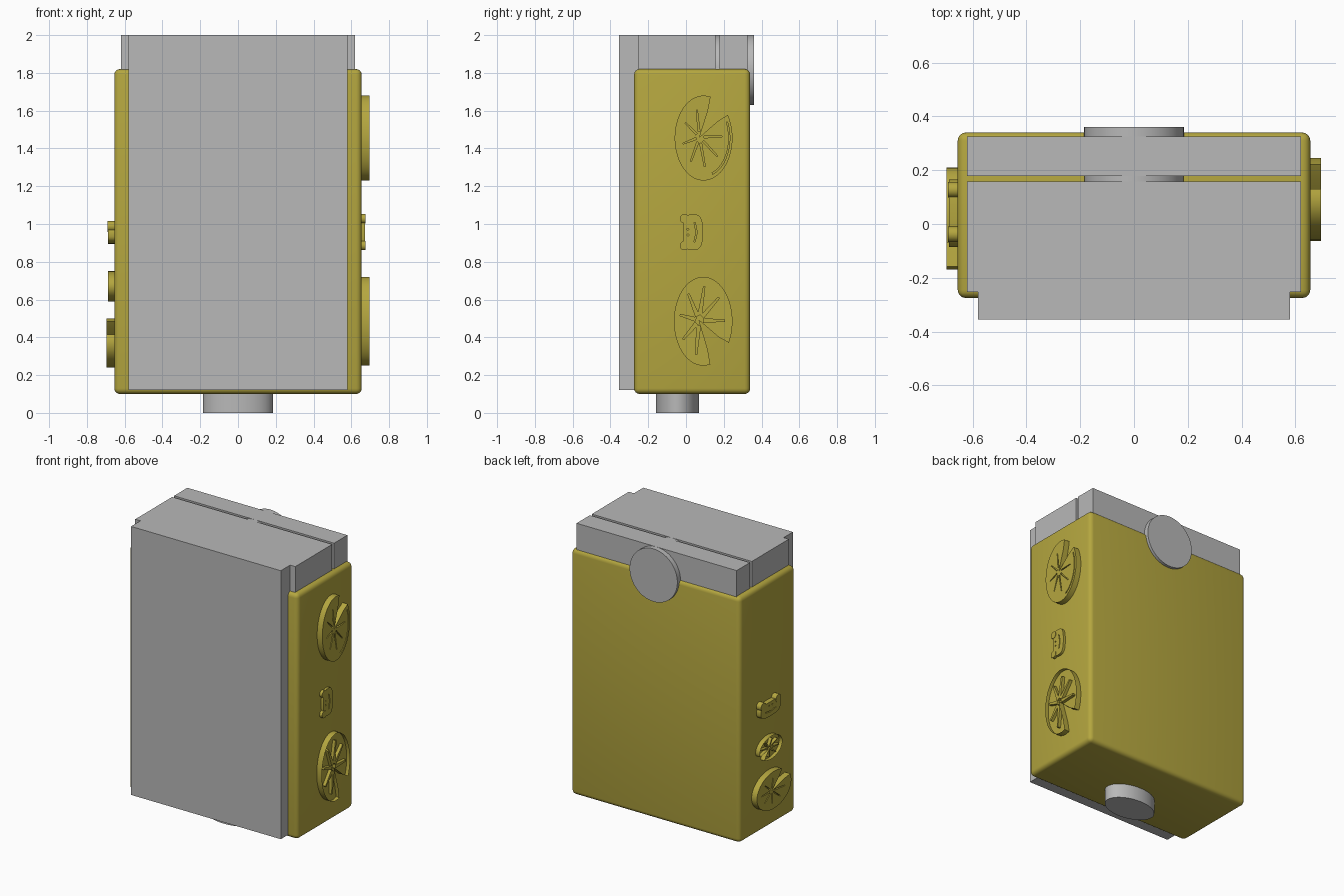
import bpy, bmesh, math
from mathutils import Matrix

if "Cube" in bpy.data.objects:
    bpy.data.objects.remove(bpy.data.objects["Cube"], do_unlink=True)


def material(name, rgb):
    m = bpy.data.materials.new(name)
    m.use_nodes = True
    m.diffuse_color = (*rgb, 1)
    bsdf = m.node_tree.nodes["Principled BSDF"]
    bsdf.inputs["Base Color"].default_value = (*rgb, 1)
    bsdf.inputs["Roughness"].default_value = 0.7
    return m


GREY = material("light grey", (0.48, 0.48, 0.48))
YELLOW = material("mustard yellow", (0.46, 0.385, 0.05))
WALL = 0.655   # half width of the case


def finish(name, bm, mat):
    bmesh.ops.recalc_face_normals(bm, faces=bm.faces)
    me = bpy.data.meshes.new(name)
    bm.to_mesh(me)
    bm.free()
    me.materials.append(mat)
    ob = bpy.data.objects.new(name, me)
    bpy.context.collection.objects.link(ob)
    return ob


def activate(ob):
    bpy.ops.object.select_all(action="DESELECT")
    ob.select_set(True)
    bpy.context.view_layer.objects.active = ob


def smooth(ob):
    activate(ob)
    bpy.ops.object.shade_smooth_by_angle(angle=math.radians(35))


def box(name, lo, hi, mat, bevel=0):
    bm = bmesh.new()
    bmesh.ops.create_cube(bm, size=1)
    for v in bm.verts:
        v.co = [lo[i] + (v.co[i] + 0.5) * (hi[i] - lo[i]) for i in range(3)]
    if bevel:
        bmesh.ops.bevel(bm, geom=bm.edges[:], offset=bevel, segments=4,
                        profile=0.5, affect="EDGES")
    ob = finish(name, bm, mat)
    if bevel:
        smooth(ob)
    return ob


def cylinder(name, centre, radii, depth, mat, rot=Matrix()):
    bm = bmesh.new()
    bmesh.ops.create_cone(bm, cap_ends=True, segments=64, radius1=1, radius2=1, depth=depth)
    shape = rot @ Matrix.Diagonal((*radii, 1, 1))
    bm.transform(Matrix.Translation(centre) @ shape)
    smooth(finish(name, bm, mat))


# --- Relief helpers: u runs right and v up when a side wall is seen from outside
def prism(bm, pts, side, d0, d1):
    """Extrude a flat outline outward from a side wall; returns the outer face."""
    rings = [[bm.verts.new((side * d, side * u, v)) for u, v in pts] for d in (d0, d1)]
    a, b = rings
    bm.faces.new(a)
    for i in range(len(pts)):
        j = (i + 1) % len(pts)
        bm.faces.new((a[i], a[j], b[j], b[i]))
    return bm.faces.new(b)


def ellipse(c, r, start=0, end=360, n=48, power=1):
    out = []
    for i in range(n):
        t = math.radians(start + (end - start) * i / (n - (end - start < 360)))
        cs, sn = math.cos(t), math.sin(t)
        out.append((c[0] + r[0] * math.copysign(abs(cs) ** power, cs),
                    c[1] + r[1] * math.copysign(abs(sn) ** power, sn)))
    return out


def leaf_outline(c, r, notch, apex):
    """Oval leaf with a wedge notch whose lobes swell slightly into the gap."""
    lo, hi = notch
    pts = ellipse(c, r, hi, lo + 360)
    first, last = pts[0], pts[-1]
    gap = math.radians((lo + hi) / 2)
    mouth = (c[0] + r[0] * math.cos(gap), c[1] + r[1] * math.sin(gap))

    def swell(p):
        return tuple(0.32 * apex[k] + 0.58 * p[k] + 0.1 * mouth[k] for k in (0, 1))
    return pts + [swell(last), apex, swell(first)]


def vein(hub, c, r, angle, inner, outer, width):
    """Slim tapered strip running from near the hub towards the rim."""
    t = math.radians(angle)
    rim = (c[0] + r[0] * math.cos(t), c[1] + r[1] * math.sin(t))
    dx, dy = rim[0] - hub[0], rim[1] - hub[1]
    length = math.hypot(dx, dy)
    nx, ny = -dy / length * width / 2, dx / length * width / 2
    a = (hub[0] + dx * inner, hub[1] + dy * inner)
    b = (hub[0] + dx * outer, hub[1] + dy * outer)
    return [(a[0] + nx, a[1] + ny), (a[0] - nx, a[1] - ny),
            (b[0] - nx / 2, b[1] - ny / 2), (b[0] + nx / 2, b[1] + ny / 2)]


def engrave(ob, outlines, side, top, depth):
    bm = bmesh.new()
    for pts in outlines:
        prism(bm, pts, side, top - depth, top + 0.02)
    cutter = finish("engraving_cutter", bm, YELLOW)
    cutter.hide_render = True
    mod = ob.modifiers.new("engraving", "BOOLEAN")
    mod.operation, mod.solver, mod.object = "DIFFERENCE", "EXACT", cutter
    activate(ob)
    bpy.ops.object.modifier_apply(modifier=mod.name)
    bpy.data.objects.remove(cutter, do_unlink=True)


def spread(notch, n):
    lo, hi = notch
    return [hi + (lo + 360 - hi) * (i + 0.7) / (n + 0.4) for i in range(n)]


def leaf(name, side, c, r, notch, top, recessed, rim_groove=False):
    apex = (c[0] - 0.14 * r[0], c[1] + 0.02 * r[1])
    bm = bmesh.new()
    face = prism(bm, leaf_outline(c, r, notch, apex), side, WALL - 0.02, top)
    size = min(r)
    if recessed:
        # raised rim round a sunken floor, with ribs standing on the floor
        bmesh.ops.inset_region(bm, faces=[face], thickness=size * 0.11)
        for v in face.verts:
            v.co.x -= side * 0.025
    ob = finish(name, bm, YELLOW)
    if recessed:
        bm = bmesh.new()
        for a in spread(notch, 7):
            prism(bm, vein(apex, c, r, a, 0.12, 0.78, size * 0.16), side, top - 0.03, top - 0.003)
        finish(name + "_ribs", bm, YELLOW)
    else:
        cuts = [vein(apex, c, r, a, 0.14, 0.68, size * 0.07) for a in spread(notch, 7)]
        if rim_groove:
            arcs = [ellipse(c, (r[0] * k, r[1] * k), -70, 25, 16) for k in (0.87, 0.91)]
            cuts.append(arcs[0] + arcs[1][::-1])
        engrave(ob, cuts, side, top, 0.012)
    smooth(ob)


def frog(name, side, c, half_w, half_h, top, turned):
    """Small frog face; turned lays it on its side with the eyes towards -u."""
    def place(pts):
        return [(c[0] - q, c[1] + p) if turned else (c[0] + p, c[1] + q) for p, q in pts]
    bm = bmesh.new()
    prism(bm, place(ellipse((0, 0), (half_w, half_h), power=0.7)), side, WALL - 0.02, top)
    head = finish(name + "_head", bm, YELLOW)
    dots = [place(ellipse((s * half_w * 0.16, half_h * 0.5), (0.005, 0.005), n=10)) for s in (-1, 1)]
    mouth = [(-0.55, -0.1), (0, -0.3), (0.55, -0.1), (0.55, -0.22), (0, -0.42), (-0.55, -0.22)]
    dots.append(place([(p * half_w, q * half_h) for p, q in mouth]))
    engrave(head, dots, side, top, 0.008)
    smooth(head)
    bm = bmesh.new()
    er = half_w * 0.26
    for s in (-1, 1):
        prism(bm, place(ellipse((s * half_w * 0.75, half_h * 0.85), (er, er), n=28)),
              side, WALL - 0.02, top + 0.003)
    smooth(finish(name + "_eyes", bm, YELLOW))


# --- Case and inner block
box("case", (-WALL, -0.275, 0.1), (WALL, 0.34, 1.82), YELLOW, 0.03)
box("front_panel", (-0.58, -0.355, 0.12), (0.58, -0.25, 2), GREY)
box("inner_block", (-0.62, -0.252, 1.75), (0.62, 0.157, 2), GREY)
box("rear_block", (-0.62, 0.178, 1.75), (0.62, 0.325, 2), GREY)

# --- Round rear button, passing through the slot, and oval foot
cylinder("rear_button", (0, 0.23, 1.815), (0.185, 0.185), 0.26, GREY,
         Matrix.Rotation(math.pi / 2, 4, "X"))
cylinder("bottom_plug", (0, -0.045, 0.06), (0.185, 0.115), 0.12, GREY)

# --- Reliefs on the left wall (+x)
leaf("left_upper_leaf", 1, (0.093, 1.455), (0.153, 0.225), (33, 76), 0.695, False, True)
frog("left_frog", 1, (0.037, 0.957), 0.095, 0.053, 0.672, True)
leaf("left_lower_leaf", 1, (0.091, 0.485), (0.155, 0.235), (-76, -29), 0.695, True)

# --- Reliefs on the right wall (-x)
frog("right_frog", -1, (-0.045, 0.945), 0.11, 0.05, 0.688, False)
leaf("right_middle_leaf", -1, (-0.04, 0.67), (0.125, 0.08), (195, 235), 0.688, True)
leaf("right_lower_leaf", -1, (-0.02, 0.37), (0.19, 0.13), (20, 62), 0.697, False)
bpy.ops.object.select_all(action="DESELECT")
